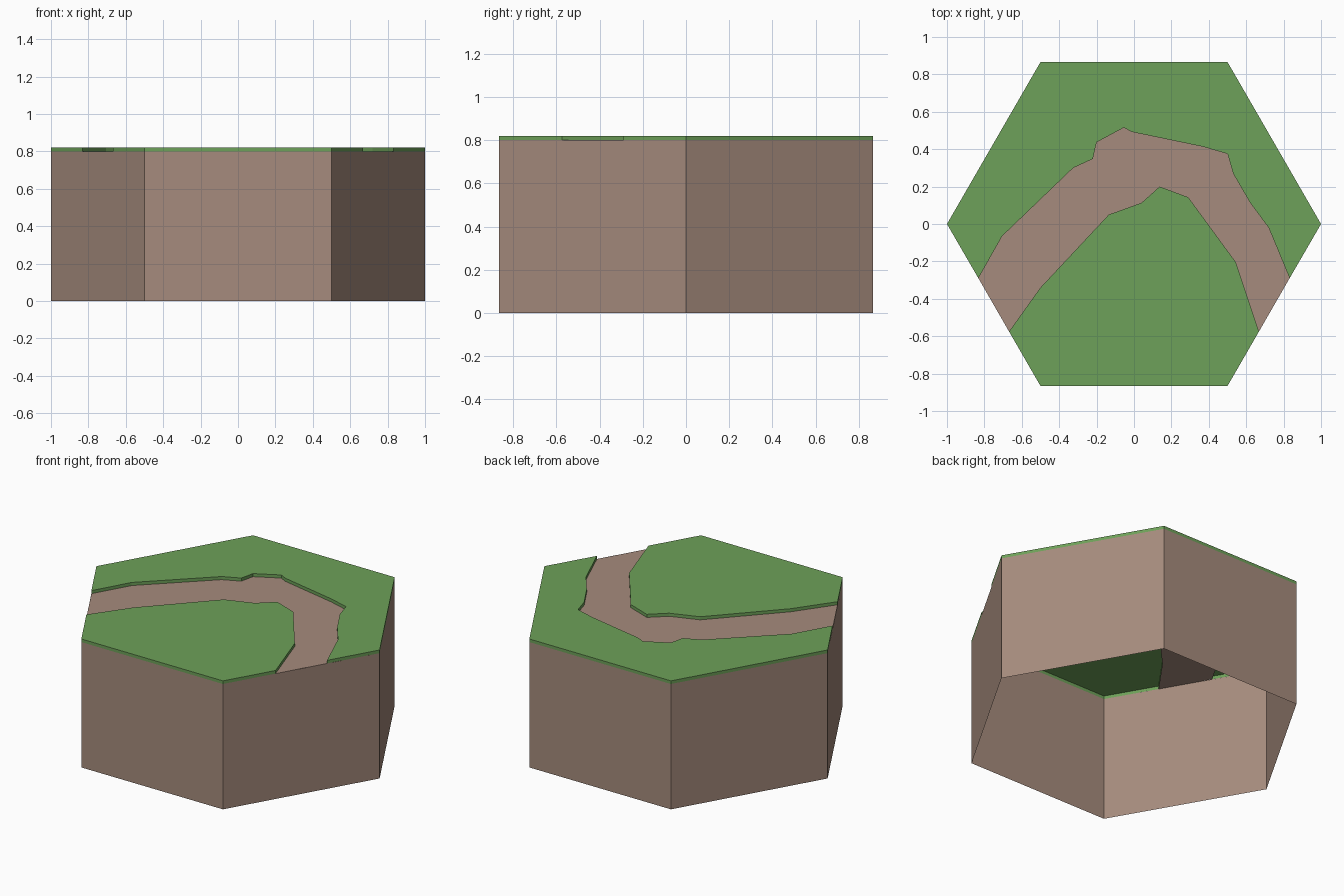
import bpy, bmesh
from math import cos, sin, pi

if "Cube" in bpy.data.objects:
    bpy.data.objects.remove(bpy.data.objects["Cube"])

BASE, TOP = 0.80, 0.82


def material(name, rgb):
    m = bpy.data.materials.new(name)
    m.diffuse_color = (*rgb, 1)
    m.use_nodes = True
    m.node_tree.nodes["Principled BSDF"].inputs["Base Color"].default_value = m.diffuse_color
    return m


earth = material("earth", (0.38, 0.26, 0.205))
grass = material("grass", (0.155, 0.355, 0.10))


def sheet(name, outline, mat, z0, z1, cap=True, sides=True):
    """Counter-clockwise outline with a flat top and/or side walls; open below."""
    bm = bmesh.new()
    top = [bm.verts.new((x, y, z1)) for x, y in outline]
    if cap:
        bm.faces.new(top)
    if sides:
        low = [bm.verts.new((x, y, z0)) for x, y in outline]
        n = len(outline)
        for i in range(n):
            j = (i + 1) % n
            bm.faces.new((low[i], low[j], top[j], top[i]))
    me = bpy.data.meshes.new(name)
    bm.to_mesh(me)
    bm.free()
    me.materials.append(mat)
    ob = bpy.data.objects.new(name, me)
    bpy.context.collection.objects.link(ob)
    return ob


# hexagon corners, counter-clockwise from +x
hexagon = [(cos(i * pi / 3), sin(i * pi / 3)) for i in range(6)]

# the two banks of the path, left to right
back_bank = [(-0.832, -0.29), (-0.705, -0.065), (-0.325, 0.30), (-0.22, 0.348),
             (-0.20, 0.437), (-0.055, 0.515), (-0.01, 0.492), (0.37, 0.413),
             (0.50, 0.375), (0.53, 0.27), (0.62, 0.115), (0.72, -0.02),
             (0.832, -0.29)]
front_bank = [(-0.668, -0.575), (-0.50, -0.34), (-0.135, 0.05), (0.04, 0.113),
              (0.137, 0.20), (0.29, 0.143), (0.545, -0.205), (0.668, -0.575)]

# hollow earth walls
sheet("earth_walls", hexagon, earth, 0, BASE, cap=False)
# sunken path surface
sheet("path", front_bank + back_bank[::-1], earth, 0, BASE, sides=False)
# raised grass on both sides of the path
sheet("back_grass", back_bank + hexagon[:4], grass, BASE, TOP)
sheet("front_grass", hexagon[4:] + front_bank[::-1], grass, BASE, TOP)
